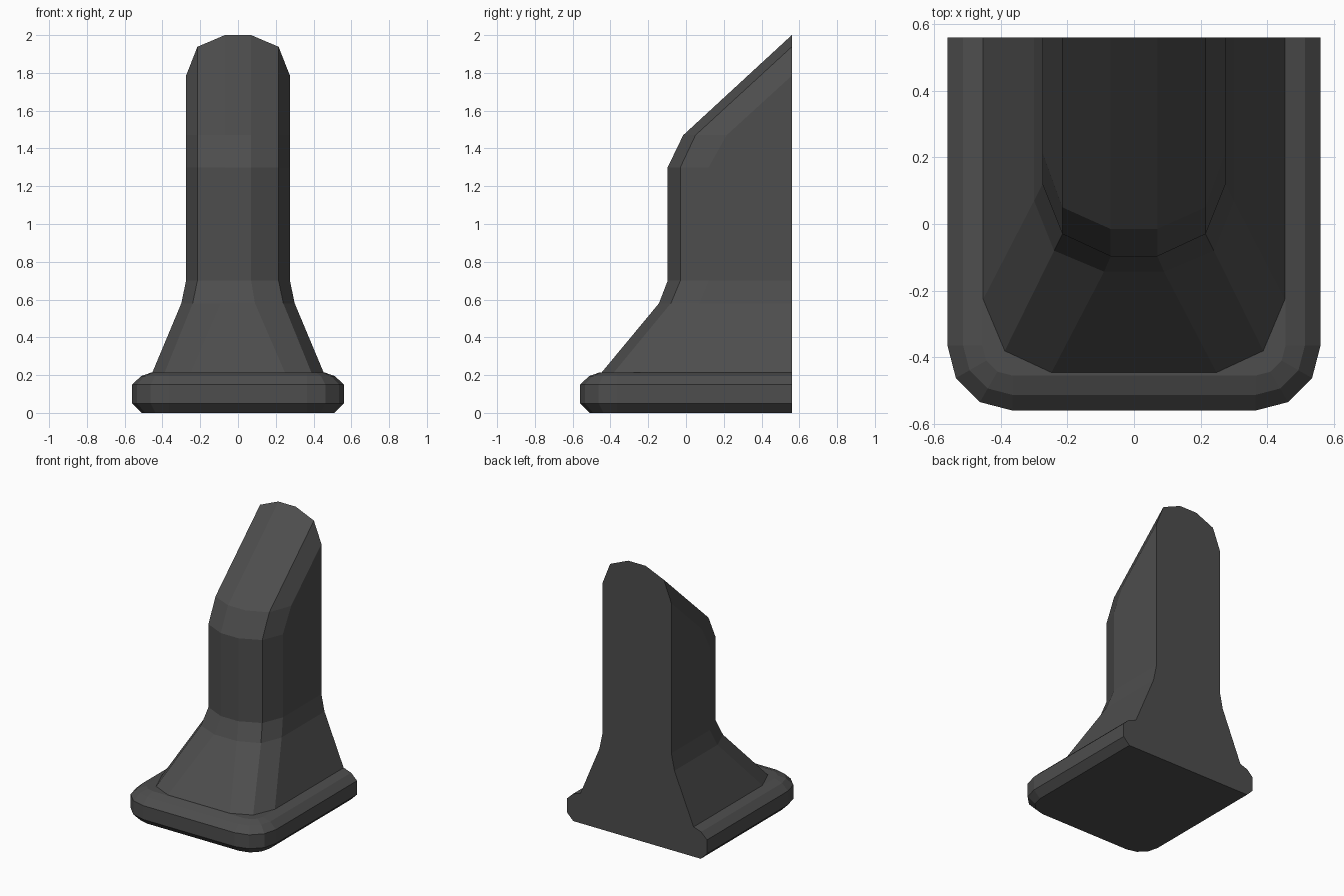
import bpy
import bmesh

cube = bpy.data.objects.get("Cube")
if cube:
    bpy.data.objects.remove(cube, do_unlink=True)

BACK = 0.56

grey = bpy.data.materials.new("dark grey stone")
grey.use_nodes = True
grey.diffuse_color = (0.075, 0.075, 0.075, 1)
grey.node_tree.nodes["Principled BSDF"].inputs["Base Color"].default_value = grey.diffuse_color


def loft(name, half_rings):
    """Skin mirrored half rings (back to front) into a closed solid."""
    bm = bmesh.new()
    rings = []
    for half in half_rings:
        full = half + [(-x, y, z) for x, y, z in reversed(half)]
        rings.append([bm.verts.new(p) for p in full])
    n = len(rings[0])
    for low, high in zip(rings, rings[1:]):
        for i in range(n - 1):
            bm.faces.new((low[i], low[i + 1], high[i + 1], high[i]))
    bm.faces.new(rings[0])
    bm.faces.new(rings[-1])
    # one flat back closing the open side
    bm.faces.new([r[0] for r in rings] + [r[-1] for r in reversed(rings)])
    bmesh.ops.remove_doubles(bm, verts=bm.verts, dist=0.0001)
    bmesh.ops.recalc_face_normals(bm, faces=bm.faces)
    mesh = bpy.data.meshes.new(name)
    bm.to_mesh(mesh)
    bm.free()
    mesh.materials.append(grey)
    obj = bpy.data.objects.new(name, mesh)
    bpy.context.collection.objects.link(obj)
    return obj


# Base slab: rounded front corners, inset at each height
def base_ring(inset, z):
    centre, r = 0.365, 0.195 - inset
    corner = [(1, 0), (0.87, 0.5), (0.5, 0.87), (0, 1)]
    pts = [(centre + r * a, -centre - r * b, z) for a, b in corner]
    return [(centre + r, BACK, z)] + pts


loft("base", [base_ring(d, z) for d, z in
              [(0.05, 0), (0, 0.05), (0, 0.15), (0.047, 0.195), (0.105, 0.215)]])


# Pillar: flared foot, straight shaft, sloping top meeting the back
def pillar_ring(z, side, edge, front):
    return [(side[0], BACK, z)] + [(x, y, z) for x, y in (side, edge, front)]


shaft = ((0.275, 0.12), (0.215, -0.03), (0.07, -0.097))
slope_end = [(0.275, BACK, 1.785), (0.275, BACK, 1.785),
             (0.215, BACK, 1.938), (0.07, BACK, 2)]

loft("pillar", [
    pillar_ring(0.21, (0.455, -0.23), (0.39, -0.385), (0.25, -0.45)),
    pillar_ring(0.58, (0.3, 0.07), (0.24, -0.08), (0.09, -0.143)),
    pillar_ring(0.7, *shaft),
    pillar_ring(1.3, *shaft),
    pillar_ring(1.47, (0.275, 0.215), (0.215, 0.05), (0.07, -0.015)),
    slope_end,
])
